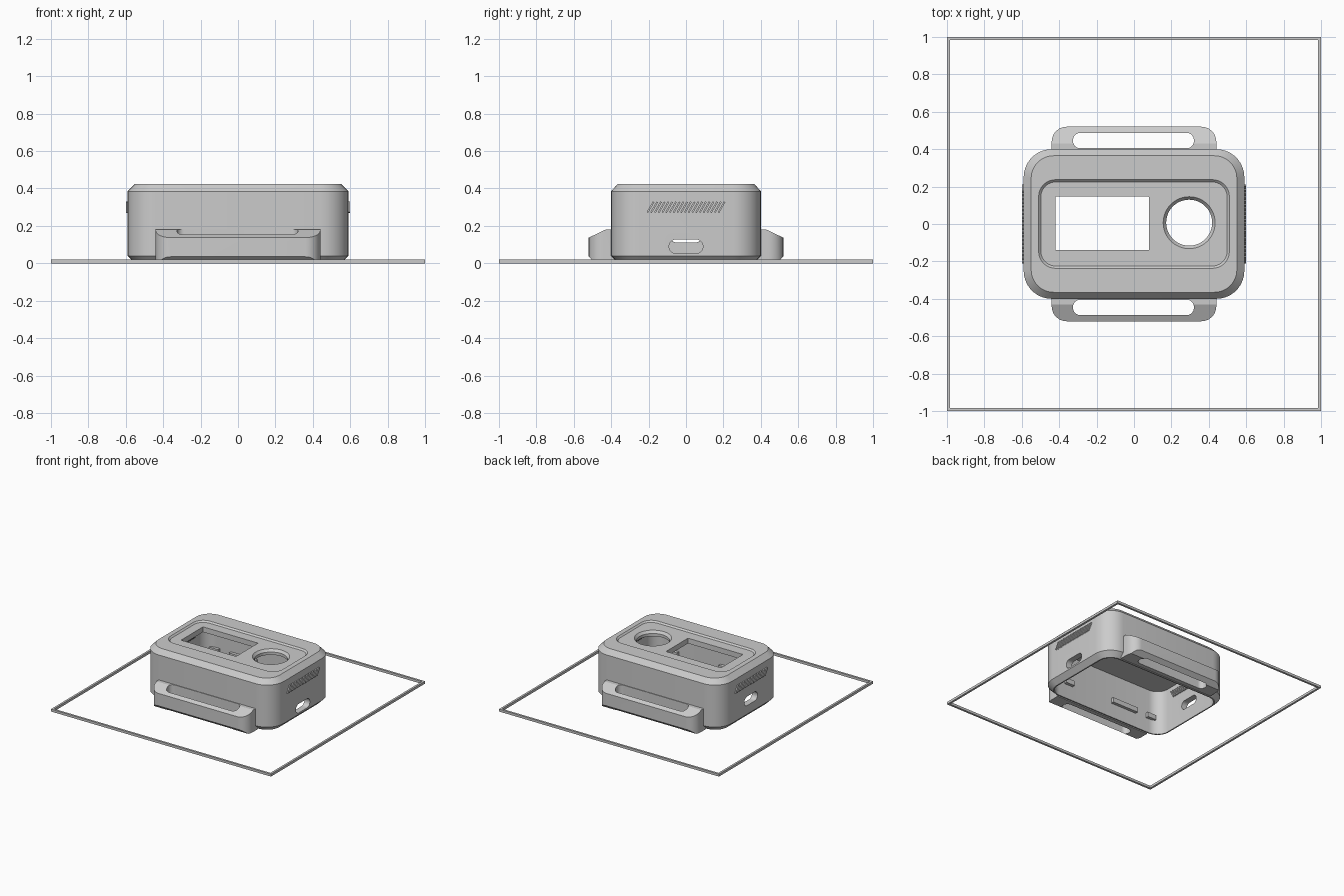
import bpy, bmesh, math
from mathutils import Matrix, Vector

if "Cube" in bpy.data.objects:
    bpy.data.objects.remove(bpy.data.objects["Cube"])

grey = bpy.data.materials.new("plain grey plastic")
grey.diffuse_color = (0.6, 0.6, 0.6, 1)
grey.use_nodes = True
grey.node_tree.nodes["Principled BSDF"].inputs["Base Color"].default_value = grey.diffuse_color


def ring(hx, hy, r, z, cx=0.0, cy=0.0, seg=9):
    """Rounded rectangle outline at height z."""
    pts = []
    for k, (sx, sy) in enumerate([(1, 1), (-1, 1), (-1, -1), (1, -1)]):
        for i in range(seg + 1):
            a = math.pi / 2 * (k + i / seg)
            pts.append(Vector((cx + sx * (hx - r) + r * math.cos(a),
                               cy + sy * (hy - r) + r * math.sin(a), z)))
    return pts


def circle(r, z, cx, cy, n=48):
    return [Vector((cx + r * math.cos(2 * math.pi * i / n),
                    cy + r * math.sin(2 * math.pi * i / n), z)) for i in range(n)]


def finish(bm, name):
    bmesh.ops.recalc_face_normals(bm, faces=bm.faces)
    me = bpy.data.meshes.new(name)
    bm.to_mesh(me)
    bm.free()
    me.materials.append(grey)
    ob = bpy.data.objects.new(name, me)
    bpy.context.collection.objects.link(ob)
    return ob


def loft(name, rings, matrix=None, closed=False):
    """Skin a chain of outlines; cap the ends, or join last to first."""
    bm = bmesh.new()
    vs = [[bm.verts.new(p) for p in r] for r in rings]
    n = len(vs[0])
    pairs = list(zip(vs, vs[1:])) + ([(vs[-1], vs[0])] if closed else [])
    for a, b in pairs:
        for i in range(n):
            j = (i + 1) % n
            bm.faces.new((a[i], a[j], b[j], b[i]))
    if not closed:
        bm.faces.new(vs[0])
        bm.faces.new(vs[-1])
    if matrix:
        bm.transform(matrix)
    return finish(bm, name)


def boolean(ob, cutters, op='DIFFERENCE'):
    for c in cutters:
        m = ob.modifiers.new("cut", 'BOOLEAN')
        m.object, m.operation, m.solver = c, op, 'EXACT'
        c.hide_render = True
    dg = bpy.context.evaluated_depsgraph_get()
    me = bpy.data.meshes.new_from_object(ob.evaluated_get(dg))
    ob.modifiers.clear()
    ob.data = me
    for c in cutters:
        bpy.data.objects.remove(c)


def smooth(ob):
    bpy.ops.object.select_all(action='DESELECT')
    ob.select_set(True)
    bpy.context.view_layer.objects.active = ob
    bpy.ops.object.shade_smooth_by_angle(angle=math.radians(25))


def boxes(name, items):
    """Many boxes in one object: (centre, size, tilt about x)."""
    bm = bmesh.new()
    for c, s, tilt in items:
        m = Matrix.Translation(c) @ Matrix.Rotation(tilt, 4, 'X') @ Matrix.Diagonal((*s, 1))
        bmesh.ops.create_cube(bm, size=1, matrix=m)
    return finish(bm, name)


# Thin square outline on the base plane
loft("base_outline", [
    [Vector((x * h, y * h, z)) for x, y in ((1, 1), (-1, 1), (-1, -1), (1, -1))]
    for h, z in ((1, 0), (1, 0.02), (0.983, 0.02), (0.983, 0))], closed=True)

# Hollow case: inner ceiling, inner wall, chamfered outside, shallow top recess
case = loft("case_shell", [
    ring(0.54, 0.35, 0.10, 0.37),
    ring(0.54, 0.35, 0.10, 0.0),
    ring(0.55, 0.36, 0.11, 0.0),
    ring(0.59, 0.40, 0.15, 0.04),
    ring(0.59, 0.40, 0.15, 0.385),
    ring(0.55, 0.365, 0.12, 0.425),
    ring(0.51, 0.237, 0.09, 0.425),
    ring(0.498, 0.225, 0.08, 0.413)])

# Screen window, countersunk dial hole, end ports
turn = Matrix.Rotation(math.pi / 2, 4, 'Y')
boolean(case, [
    loft("window_cutter", [ring(0.25, 0.143, 0.004, z, -0.17, 0.003, 2) for z in (0.3, 0.5)]),
    loft("dial_cutter", [circle(0.123, 0.3, 0.295, 0.007), circle(0.123, 0.393, 0.295, 0.007),
                         circle(0.139, 0.413, 0.295, 0.007), circle(0.139, 0.5, 0.295, 0.007)]),
    loft("right_port_cutter", [ring(0.037, 0.09, 0.035, z) for z in (0.45, 0.7)],
         Matrix.Translation((0, 0, 0.09)) @ turn),
    loft("left_port_cutter", [ring(0.037, 0.085, 0.035, z) for z in (-0.7, -0.45)],
         Matrix.Translation((0, 0, 0.148)) @ turn)])
smooth(case)

# Strap lugs front and back: rounded plan, sloped profile, long slot
profile = [(0.37, 0), (0.48, 0), (0.52, 0.035), (0.52, 0.137), (0.43, 0.18), (0.37, 0.18)]
for s, side in ((-1, "front"), (1, "back")):
    lug = loft(side + "_strap_lug", [ring(0.44, 0.22, 0.08, z, 0, s * 0.3) for z in (-0.1, 0.3)])
    boolean(lug, [loft("lug_profile", [[Vector((x, s * y, z)) for y, z in profile]
                                       for x in (-0.7, 0.7)])], 'INTERSECT')
    boolean(lug, [loft("slot_cutter", [ring(0.323, 0.041, 0.038, z, -0.003, s * 0.446)
                                       for z in (-0.2, 0.4)])])
    smooth(lug)

# Slanted vent ribs on both ends
for s, side in ((-1, "left"), (1, "right")):
    boxes(side + "_vent_ribs", [
        (((s * 0.565), -0.19 + 0.02 * i, 0.30), (0.068, 0.009, 0.066), -s * math.radians(30))
        for i in range(20)])

# Snap catches inside the long walls
boxes("snap_catches", [((x, s * 0.345, 0.14), (w, 0.04, 0.04), 0)
                       for s in (-1, 1) for x, w in ((-0.19, 0.24), (0.35, 0.08), (-0.45, 0.08))])
